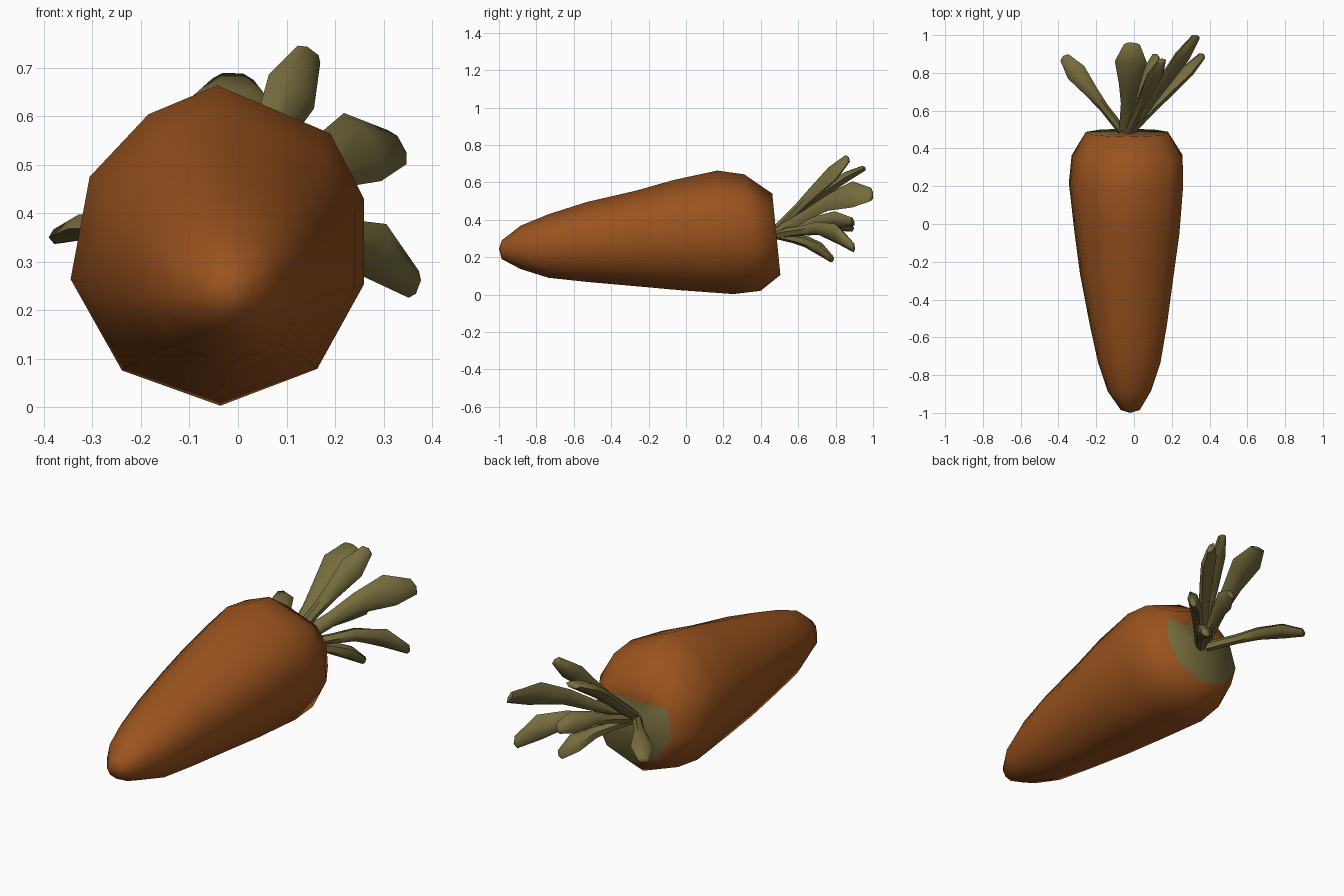
import bpy, bmesh, math
from mathutils import Vector

if "Cube" in bpy.data.objects:
    bpy.data.objects.remove(bpy.data.objects["Cube"])


def material(name, rgb):
    m = bpy.data.materials.new(name)
    m.diffuse_color = (*rgb, 1)
    m.use_nodes = True
    m.node_tree.nodes["Principled BSDF"].inputs["Base Color"].default_value = m.diffuse_color
    return m


orange = material("carrot orange", (0.325, 0.086, 0.013))
olive = material("leaf olive", (0.18, 0.15, 0.047))


def loft(name, rings, caps, mats, angle, crown_z=None):
    """Skin equal-length rings of points; each end closes on a cap point."""
    bm = bmesh.new()
    vs = [[bm.verts.new(p) for p in r] for r in rings]
    n = len(vs[0])
    for a, b in zip(vs, vs[1:]):
        for i in range(n):
            j = (i + 1) % n
            bm.faces.new((a[i], a[j], b[j], b[i]))
    last = []
    for ring, p in zip((vs[0], vs[-1]), caps):
        c = bm.verts.new(p)
        last = [bm.faces.new((ring[i], ring[(i + 1) % n], c)) for i in range(n)]
    if crown_z is not None:    # end cap below this height takes colour two
        for f in last:
            f.material_index = 1
        geom = set(last)
        for f in last:
            geom.update(f.edges)
            geom.update(f.verts)
        bmesh.ops.bisect_plane(bm, geom=list(geom), plane_co=(0, 0, crown_z),
                               plane_no=(0, 0, 1))
        for f in bm.faces:
            if f.calc_center_median().z > crown_z:
                f.material_index = 0
    for f in bm.faces:
        f.smooth = True
    bmesh.ops.recalc_face_normals(bm, faces=bm.faces)
    me = bpy.data.meshes.new(name)
    bm.to_mesh(me)
    bm.free()
    me.set_sharp_from_angle(angle=math.radians(angle))
    for m in mats:
        me.materials.append(m)
    ob = bpy.data.objects.new(name, me)
    bpy.context.collection.objects.link(ob)
    return ob


# Root: slightly uneven ten-sided section, then
# y, left x, right x, bottom z, top z, backward lean of each ring
section = [(0, 1), (0.77, 0.70), (1, 0.29), (1, -0.24), (0.68, -0.77),
           (0.02, -1), (-0.65, -0.78), (-1, -0.21), (-0.87, 0.43), (-0.47, 0.82)]
profile = [
    (-0.985, -0.07, 0.03, 0.19, 0.29, 0.0),
    (-0.885, -0.14, 0.09, 0.137, 0.368, 0.0),
    (-0.735, -0.19, 0.14, 0.09, 0.43, 0.0),
    (-0.53, -0.235, 0.175, 0.068, 0.495, 0.0),
    (-0.27, -0.285, 0.21, 0.045, 0.555, 0.0),
    (-0.05, -0.315, 0.24, 0.024, 0.613, 0.05),
    (0.21, -0.345, 0.26, 0.003, 0.663, 0.13),
    (0.355, -0.33, 0.257, 0.02, 0.643, 0.14),
    (0.483, -0.255, 0.18, 0.105, 0.54, 0.10),
]
rings = []
for y, x0, x1, z0, z1, lean in profile:
    cx, cz = (x0 + x1) / 2, (z0 + z1) / 2
    rx, rz = (x1 - x0) / 2, (z1 - z0) / 2
    rings.append([(cx + rx * u, y - lean * rz * v, cz + rz * v)
                  for u, v in section])
loft("carrot_root", rings, [(-0.02, -1.0, 0.245), (-0.04, 0.483, 0.32)],
     [orange, olive], 70, crown_z=0.42)

# Leaves: tip, direction of the blade's width, full width, upward arch
leaves = [
    ((0.15, 0.87, 0.735), (0.7, 0.1, -0.7), 0.12, 0.0),
    ((-0.01, 0.96, 0.68), (1, 0, 0), 0.17, 0.03),
    ((0.335, 1.0, 0.535), (0.35, -0.1, -0.8), 0.16, 0.055),
    ((0.37, 0.90, 0.245), (0.45, 0.0, 0.8), 0.12, 0.075),
    ((-0.375, 0.89, 0.35), (0.7, 0.7, 0.1), 0.11, 0.035),
    ((0.19, 0.785, 0.185), (0.8, -0.2, 0.5), 0.10, 0.035),
    ((0.12, 0.90, 0.39), (0.5, 0.0, 0.7), 0.11, 0.03),
]
# position along leaf, width share, thickness
sections = [(0, 0.45, 0.05), (0.3, 0.45, 0.05), (0.52, 0.65, 0.06),
            (0.78, 1.0, 0.06), (0.98, 0.5, 0.035)]
for n, (tip, wdir, width, arch) in enumerate(leaves, 1):
    tip = Vector(tip)
    root = Vector((-0.04, 0.47, 0.33)) + 0.06 * (tip - Vector((0, 0.5, 0.35)))
    axis = (tip - root).normalized()
    w = Vector(wdir)
    w = (w - axis * w.dot(axis)).normalized()
    t = w.cross(axis)
    rings = []
    for s, ws, th in sections:
        c = root.lerp(tip, s) + Vector((0, 0, arch * math.sin(math.pi * s ** 1.4)))
        rings.append([c + w * (math.cos(k * math.pi / 3) * width * ws / 2)
                      + t * (math.sin(k * math.pi / 3) * th / 2)
                      for k in range(6)])
    loft(f"leaf_{n}", rings, [root, tip], [olive], 50)
